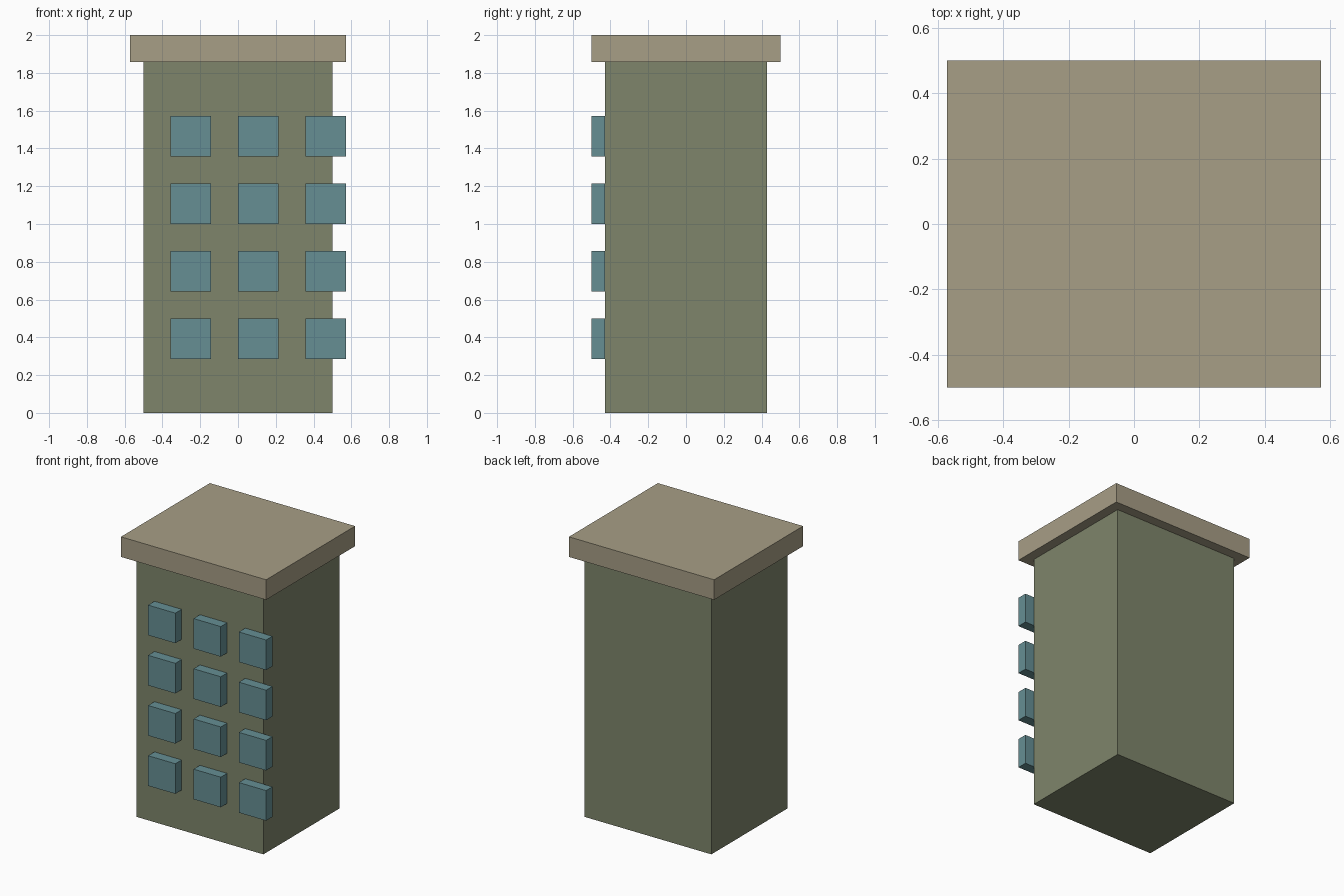
import bpy

if "Cube" in bpy.data.objects:
    bpy.data.objects.remove(bpy.data.objects["Cube"])

U = 1 / 14  # design module: the tower is 28 modules tall


def material(name, rgb):
    mat = bpy.data.materials.new(name)
    mat.diffuse_color = (*rgb, 1)
    mat.use_nodes = True
    mat.node_tree.nodes["Principled BSDF"].inputs["Base Color"].default_value = mat.diffuse_color
    return mat


def box(name, low, high, mat):
    """Box between two corners given in modules."""
    size = [(h - l) * U for l, h in zip(low, high)]
    centre = [(h + l) * U / 2 for l, h in zip(low, high)]
    bpy.ops.mesh.primitive_cube_add(size=1, location=centre)
    obj = bpy.context.object
    obj.name = name
    obj.scale = size
    bpy.ops.object.transform_apply(location=False, rotation=False, scale=True)
    obj.data.materials.append(mat)
    return obj


wall = material("wall_green", (0.21, 0.235, 0.147))
stone = material("roof_tan", (0.386, 0.342, 0.238))
glass = material("window_blue", (0.133, 0.275, 0.296))

# Main block and overhanging roof slab
box("tower_body", (-7, -6, 0), (7, 6, 26), wall)
box("roof_slab", (-8, -7, 26), (8, 7, 28), stone)

# Front windows: 4 floors of 3, the right column overhanging the corner
for floor in range(4):
    for col in range(3):
        x, z = -5 + 5 * col, 4 + 5 * floor
        box(f"window_{floor + 1}_{col + 1}", (x, -7, z), (x + 3, -6, z + 3), glass)
